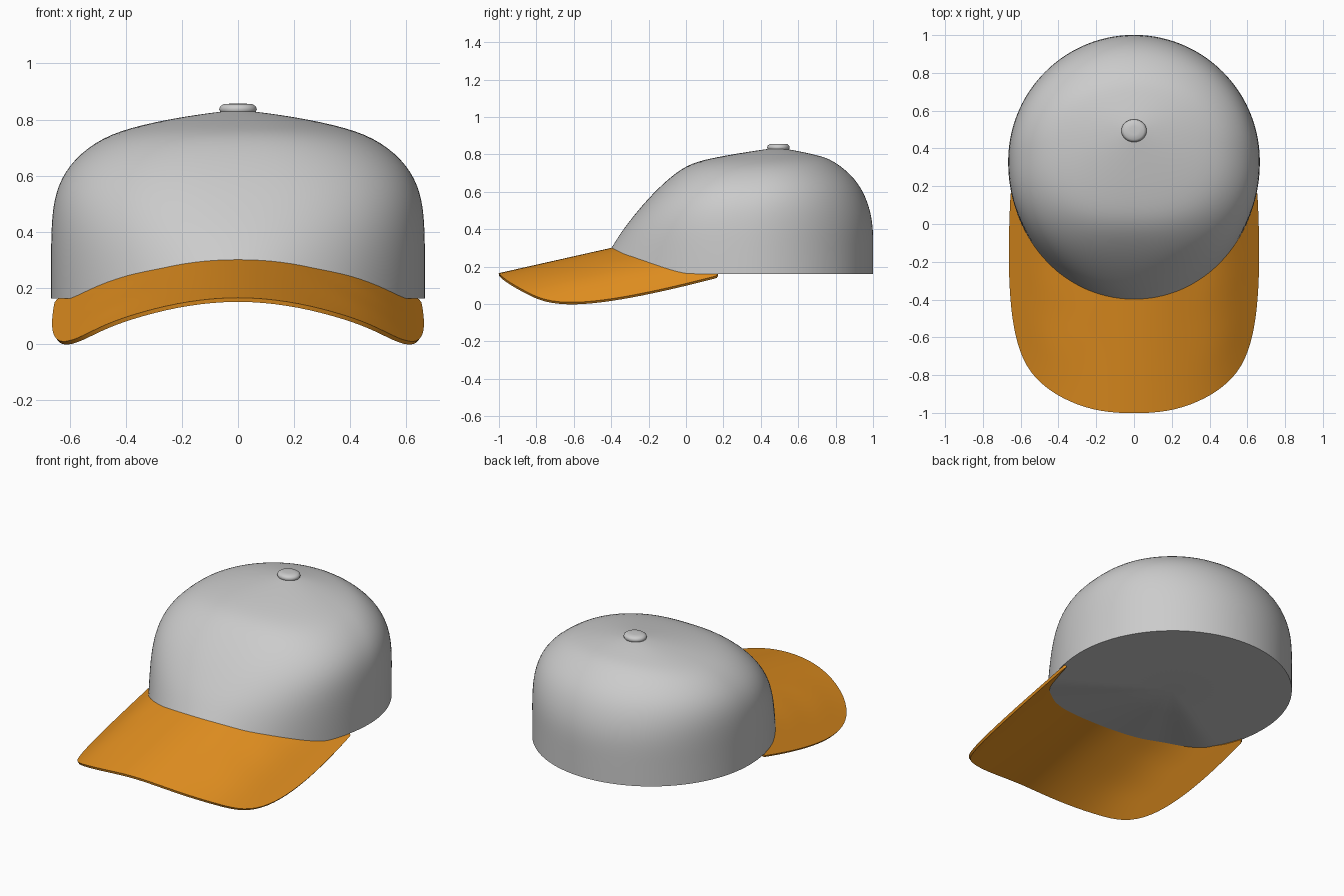
import bpy, bmesh
from math import sin, cos, pi, radians

if "Cube" in bpy.data.objects:
    bpy.data.objects.remove(bpy.data.objects["Cube"])


def make(name, verts, faces, levels=0):
    mesh = bpy.data.meshes.new(name)
    mesh.from_pydata(verts, [], faces)
    bm = bmesh.new()
    bm.from_mesh(mesh)
    bmesh.ops.recalc_face_normals(bm, faces=bm.faces)
    bm.to_mesh(mesh)
    bm.free()
    ob = bpy.data.objects.new(name, mesh)
    bpy.context.collection.objects.link(ob)
    if levels:
        m = ob.modifiers.new("smooth", 'SUBSURF')
        m.levels = m.render_levels = levels
    return ob


def smooth(ob, angle):
    bpy.ops.object.select_all(action='DESELECT')
    ob.select_set(True)
    bpy.context.view_layer.objects.active = ob
    for m in list(ob.modifiers):
        bpy.ops.object.modifier_apply(modifier=m.name)
    bpy.ops.object.shade_smooth_by_angle(angle=radians(angle))


def ring_faces(rows, n):
    return [(r * n + i, r * n + (i + 1) % n, (r + 1) * n + (i + 1) % n, (r + 1) * n + i)
            for r in range(rows - 1) for i in range(n)]


# Sideways droop of the brim, and its height along the slope
DROOP = [(0, 0), (.1, .005), (.2, .022), (.4, .086), (.5, .144), (.6, .229), (.67, .287)]


def brim_z(x, y):
    x = abs(x)
    for (x0, d0), (x1, d1) in zip(DROOP, DROOP[1:]):
        if x <= x1:
            break
    return .302 + .217 * (y + .4) - (d0 + (d1 - d0) * (x - x0) / (x1 - x0))


# Crown: rings of half width, front y, back y, middle y, front z, side z, back z,
# and squareness of the front half (1 = ellipse, lower = squarer)
N = 48
ROWS = [
    (.668, -.407, 1.003, .33, None, .162, .162, 1),
    (.668, -.345, 1.003, .33, .39, .30, .30, .94),
    (.667, -.275, 1.002, .34, .48, .43, .43, .88),
    (.654, -.198, .974, .36, .57, .54, .55, .84),
    (.607, -.107, .912, .39, .66, .637, .67, .81),
    (.512, .0, .787, .42, .744, .722, .772, .82),
    (.39, .12, .70, .44, .778, .772, .797, .88),
    (.20, .30, .59, .47, .809, .81, .82, .95),
    (.08, .415, .53, .485, .826, .826, .83, 1),
]
verts = []
for w, yf, yb, cy, zf, zs, zb, e in ROWS:
    for i in range(N):
        a = 2 * pi * i / N
        s, c = sin(a), cos(a)
        if s > 0:
            x, y = w * c, cy + s * (yb - cy)
        else:
            # blend the squarer front into the round back
            x = w * (abs(c) ** e) * (1 if c > 0 else -1)
            y = cy - (cy - yf) * abs(s) ** e
        if zf is None:
            z = max(zs, brim_z(x, y) - .01) if s < 0 else zs
        else:
            z = zs + ((zb if s > 0 else zf) - zs) * s * s
        verts.append((x, y, z))
faces = ring_faces(len(ROWS), N)
top = len(verts)
verts += [(0, .49, .836), (0, .33, .164)]
last = (len(ROWS) - 1) * N
for i in range(N):
    j = (i + 1) % N
    faces += [(last + i, last + j, top), (j, i, top + 1)]
crown = make("crown", verts, faces, 2)
# Keep the lower rim sharp
attr = crown.data.attributes.new("crease_edge", 'FLOAT', 'EDGE')
for e in crown.data.edges:
    if e.vertices[0] < N and e.vertices[1] < N:
        attr.data[e.index].value = 1.0
smooth(crown, 45)

# Button on top of the crown
PROFILE = [(.055, .815), (.064, .829), (.067, .837), (.064, .847), (.052, .855), (.025, .857)]
M = 32
verts = [(r * cos(2 * pi * i / M), .494 + .9 * r * sin(2 * pi * i / M), z)
         for r, z in PROFILE for i in range(M)]
faces = ring_faces(len(PROFILE), M)
faces += [tuple(range(M)), tuple(range((len(PROFILE) - 1) * M, len(PROFILE) * M))]
smooth(make("top_button", verts, faces), 50)

# Brim: strips from the crown joint out to the curved outline
EDGE = [(.654, .16), (.661, 0), (.664, -.2), (.657, -.4), (.631, -.6),
        (.573, -.76), (.475, -.865), (.34, -.945), (.18, -.995), (0, -1.005)]
pairs = []
for i, (x, y) in enumerate(EDGE):
    a = radians(12.7 + 77.3 * i / (len(EDGE) - 1))
    pairs.append((.658 * cos(a), .33 - .722 * sin(a), x, y))
pairs += [(-a, b, -c, d) for a, b, c, d in pairs[-2::-1]]
STEPS = 6
verts = []
for jx, jy, ex, ey in pairs:
    for k in range(STEPS + 1):
        t = k / STEPS
        x, y = jx + (ex - jx) * t, jy + (ey - jy) * t
        verts.append((x, y, brim_z(x, y)))
S = STEPS + 1
faces = [(i * S + k, i * S + k + 1, (i + 1) * S + k + 1, (i + 1) * S + k)
         for i in range(len(pairs) - 1) for k in range(STEPS)]
brim = make("brim", verts, faces, 2)
if sum(p.normal.z for p in brim.data.polygons) < 0:
    brim.data.flip_normals()
thick = brim.modifiers.new("thickness", 'SOLIDIFY')
thick.thickness = .015
thick.offset = -1
smooth(brim, 40)
orange = bpy.data.materials.new("orange_cloth")
orange.diffuse_color = (.8, .29, .015, 1)
orange.use_nodes = True
orange.node_tree.nodes["Principled BSDF"].inputs["Base Color"].default_value = orange.diffuse_color
brim.data.materials.append(orange)
